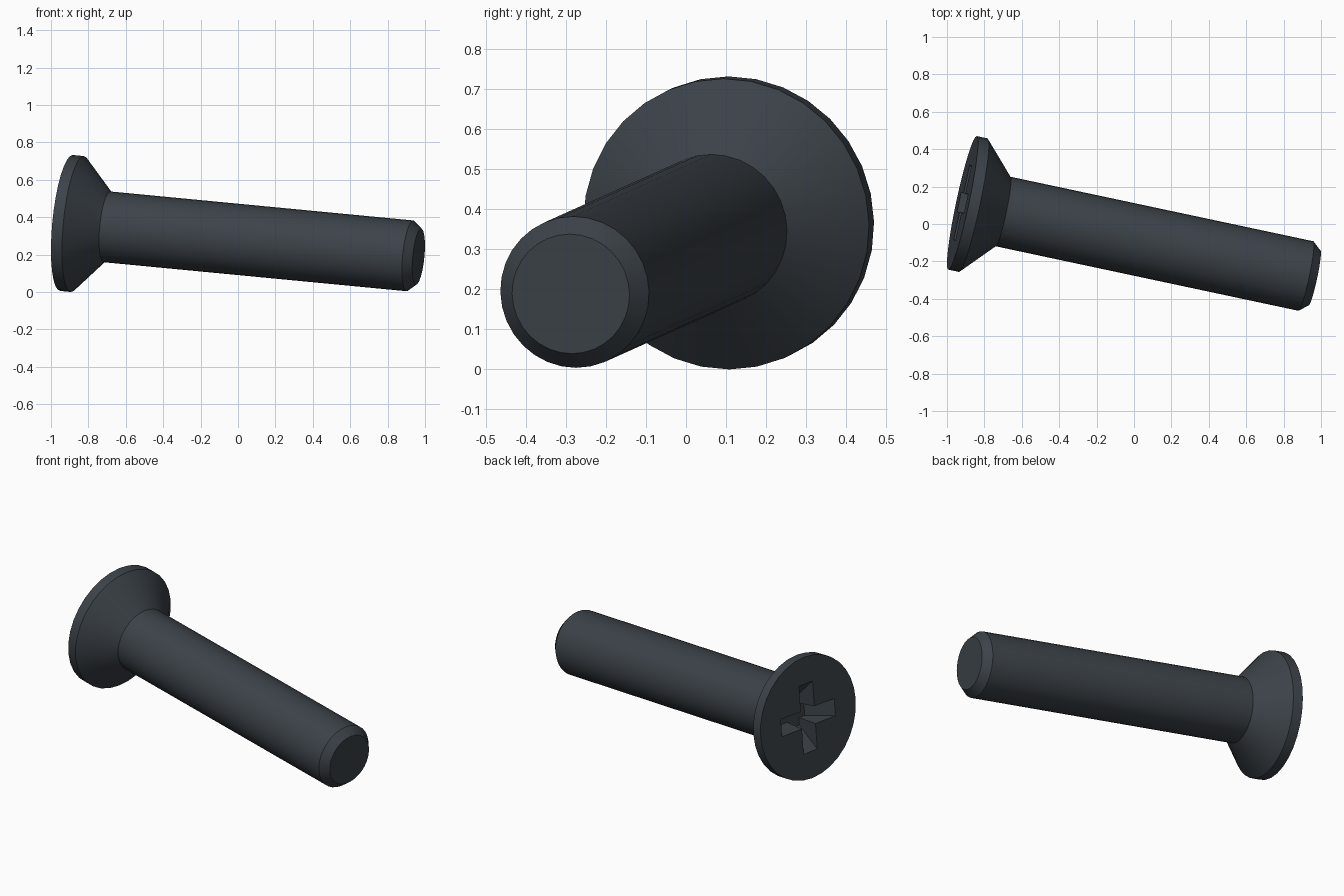
import bpy, bmesh, math
from mathutils import Vector, Matrix

if "Cube" in bpy.data.objects:
    bpy.data.objects.remove(bpy.data.objects["Cube"], do_unlink=True)

SIDES = 32
HEAD_R, SHAFT_R, TIP_R = 0.365, 0.19, 0.15
LENGTH = 1.933

# One dark steel material
steel = bpy.data.materials.new("dark steel")
steel.use_nodes = True
colour = (0.045, 0.055, 0.066, 1)
steel.diffuse_color = colour
steel.node_tree.nodes["Principled BSDF"].inputs["Base Color"].default_value = colour

# Local frame: z runs from the head face to the tip, x points up
axis = Vector((1, -0.213, -0.0957)).normalized()
up = (Vector((0, 0, 1)) - axis * axis.z).normalized()
side = axis.cross(up)
pose = Matrix((up, side, axis)).transposed().to_4x4()
pose.translation = (-0.917, 0.113, 0.369)


def loft(name, rings):
    """Closed solid through rings of equal point count."""
    bm = bmesh.new()
    loops = [[bm.verts.new(p) for p in ring] for ring in rings]
    for a, b in zip(loops, loops[1:]):
        for i in range(len(a)):
            j = (i + 1) % len(a)
            bm.faces.new((a[i], a[j], b[j], b[i]))
    bm.faces.new(loops[0])
    bm.faces.new(loops[-1])
    bmesh.ops.recalc_face_normals(bm, faces=bm.faces)
    mesh = bpy.data.meshes.new(name)
    bm.to_mesh(mesh)
    bm.free()
    mesh.materials.append(steel)
    obj = bpy.data.objects.new(name, mesh)
    bpy.context.collection.objects.link(obj)
    obj.matrix_world = pose
    return obj


def circle(radius, z):
    return [(radius * math.cos(math.tau * i / SIDES),
             radius * math.sin(math.tau * i / SIDES), z) for i in range(SIDES)]


def cross(reach, half, z):
    points = []
    for k in range(4):
        turn = Matrix.Rotation(k * math.pi / 2, 3, 'Z')
        for x, y in ((reach, -half), (reach, half), (half, half)):
            points.append(turn @ Vector((x, y, z)))
    return points


# Countersunk head, shaft and chamfered tip
screw = loft("countersunk_screw", [
    circle(HEAD_R, 0), circle(HEAD_R, 0.06), circle(SHAFT_R, 0.223),
    circle(SHAFT_R, LENGTH - 0.047), circle(TIP_R, LENGTH)])

# Tapered cross recess cut into the head
cutter = loft("recess_cutter", [
    cross(0.213, 0.053, -0.01), cross(0.205, 0.052, 0), cross(0.09, 0.045, 0.13)])
cutter.hide_render = True
cut = screw.modifiers.new("recess", 'BOOLEAN')
cut.operation = 'DIFFERENCE'
cut.solver = 'EXACT'
cut.object = cutter

bpy.ops.object.select_all(action='DESELECT')
bpy.context.view_layer.objects.active = screw
screw.select_set(True)
bpy.ops.object.modifier_apply(modifier=cut.name)
bpy.data.objects.remove(cutter, do_unlink=True)
bpy.ops.object.shade_smooth_by_angle(angle=math.radians(30))
